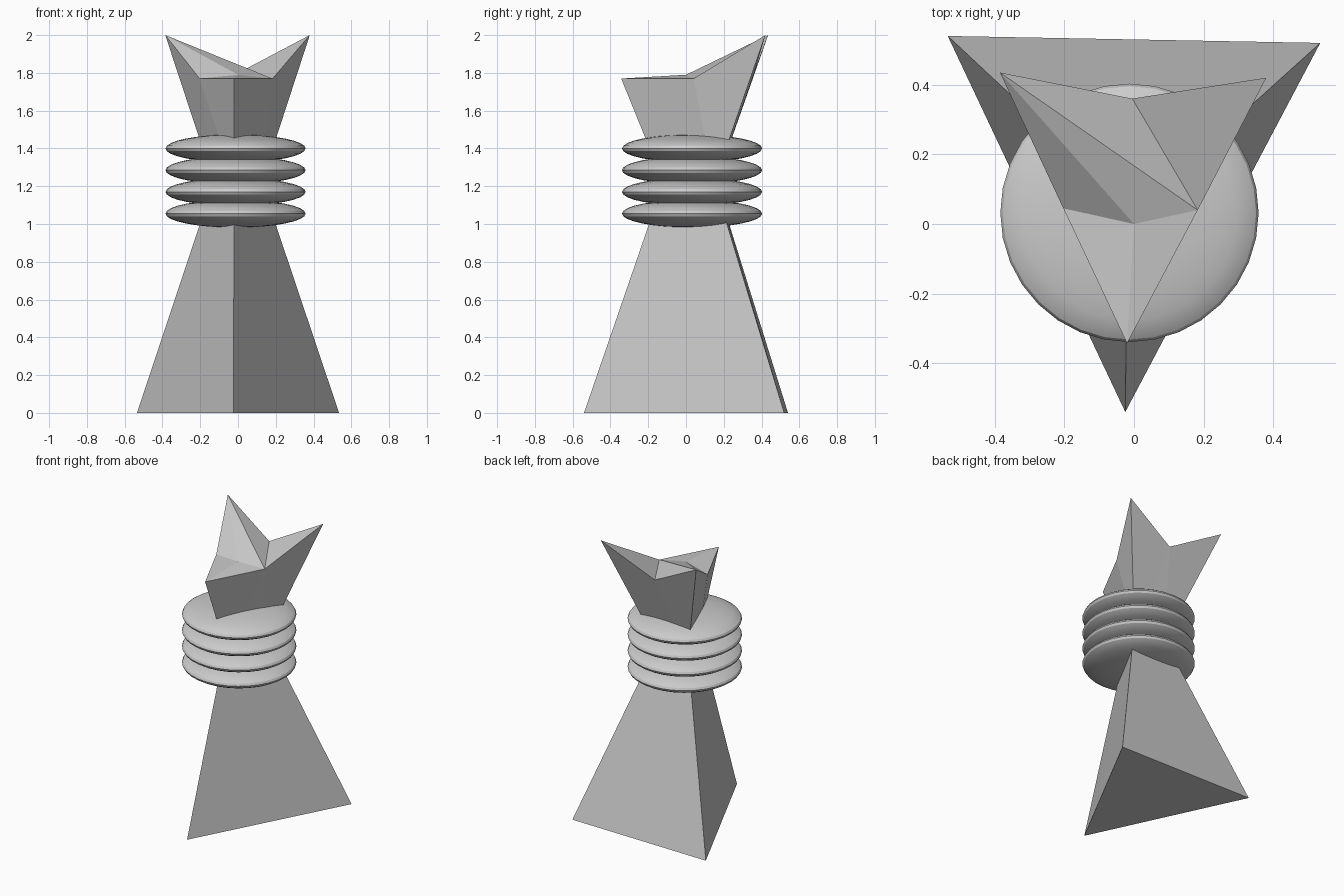
import bpy, math

if "Cube" in bpy.data.objects:
    bpy.data.objects.remove(bpy.data.objects["Cube"])


def mesh_object(name, verts, faces):
    mesh = bpy.data.meshes.new(name)
    mesh.from_pydata(verts, [], faces)
    mesh.update()
    obj = bpy.data.objects.new(name, mesh)
    bpy.context.collection.objects.link(obj)
    return obj


# Three-sided body: corner order is back left, front, back right
base = [(-0.535, 0.54, 0), (-0.025, -0.54, 0), (0.535, 0.52, 0)]
waist = [(-0.128, 0.16, 1.22), (-0.02, -0.12, 1.22), (0.125, 0.15, 1.22)]
crown = [(-0.385, 0.435, 2.0), (-0.02, -0.343, 1.77), (0.38, 0.42, 2.0)]
notches = [(-0.203, 0.045, 1.77), (0.183, 0.04, 1.77), (-0.005, 0.36, 1.797)]
center = (0, 0, 1.79)
verts = base + waist + crown + notches + [center]

faces = [(0, 2, 1)]
for i in range(3):
    j = (i + 1) % 3
    # tapering lower side, then flaring upper side with a notched rim
    faces.append((i, j, j + 3, i + 3))
    faces += [(i + 3, j + 3, i + 9), (j + 3, j + 6, i + 9), (i + 3, i + 9, i + 6)]

# Hollowed top between the two ears
L, F, R, NL, NR, NB, C = range(6, 13)
faces += [(F, NR, C), (F, C, NL), (L, NL, C), (L, C, NR), (L, NR, NB), (NR, R, NB)]
mesh_object("three_sided_body", verts, faces)

# Stack of flattened neck rings
for i in range(4):
    bpy.ops.mesh.primitive_uv_sphere_add(
        segments=32, ring_count=16, radius=1,
        location=(-0.013, 0.032, 1.055 + 0.115 * i))
    ring = bpy.context.object
    ring.name = f"neck_ring_{i + 1}"
    ring.scale = (0.371, 0.371, 0.074)
    bpy.ops.object.transform_apply(location=False, rotation=False, scale=True)
    bpy.ops.object.shade_smooth_by_angle(angle=math.radians(30))
